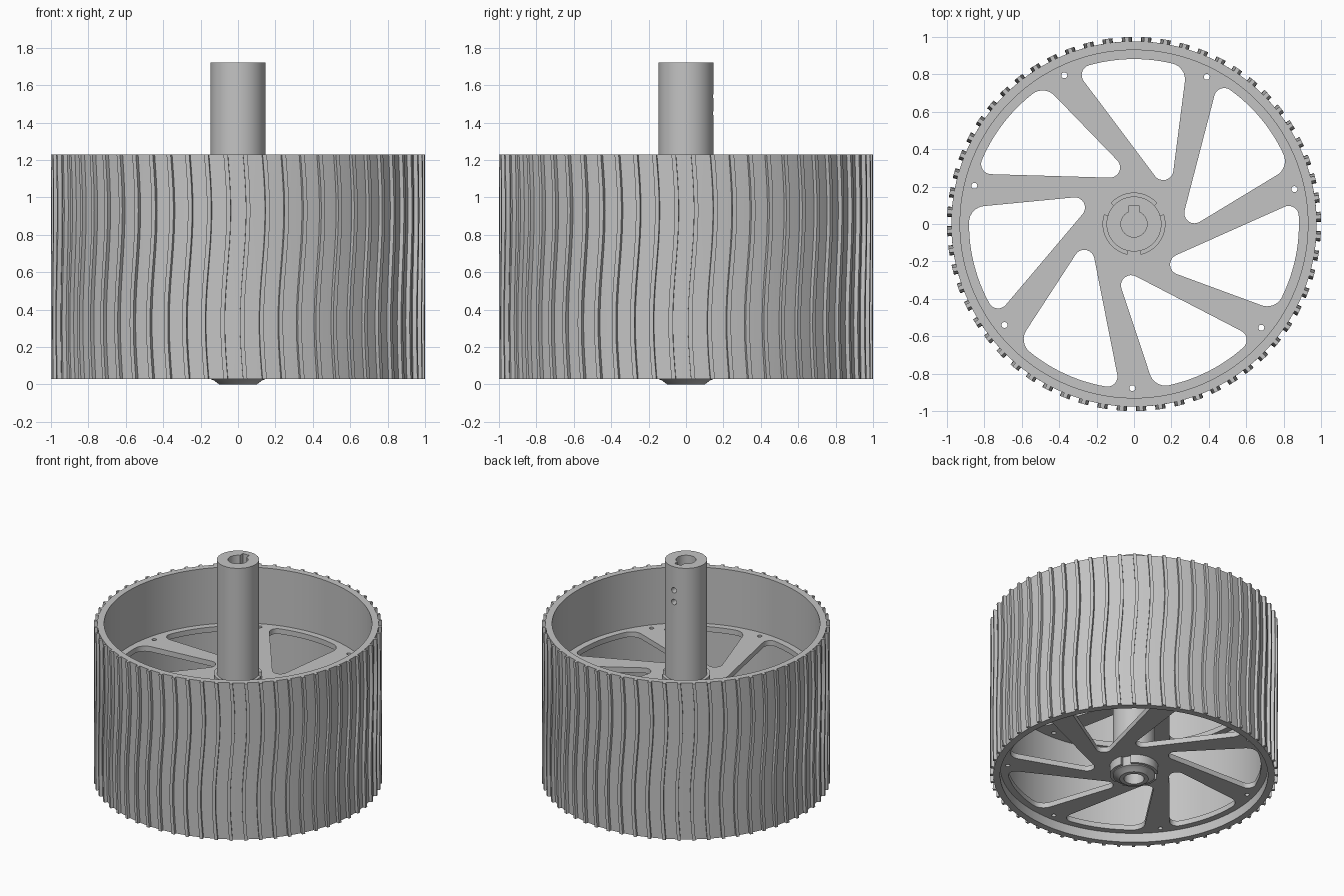
import bpy, bmesh, math
from math import sin, cos, pi, tau
from mathutils import Vector

cube = bpy.data.objects.get("Cube")
if cube:
    bpy.data.objects.remove(cube)

grey = bpy.data.materials.new("machined_grey")
grey.use_nodes = True
colour = (0.55, 0.55, 0.55, 1)
grey.diffuse_color = colour
grey.node_tree.nodes["Principled BSDF"].inputs["Base Color"].default_value = colour

BASE, TIP, BORE_R = 0.977, 1.0, 0.93     # drum radii
BOTTOM, TOP = 0.03, 1.23                 # drum ends
RIBS, SPOKES = 60, 7


def activate(ob):
    bpy.ops.object.select_all(action='DESELECT')
    ob.select_set(True)
    bpy.context.view_layer.objects.active = ob


def finish(ob):
    ob.data.materials.clear()
    ob.data.materials.append(grey)
    activate(ob)
    bpy.ops.object.shade_smooth_by_angle(angle=math.radians(30))
    return ob


def from_bmesh(name, bm):
    bmesh.ops.remove_doubles(bm, verts=bm.verts, dist=1e-5)
    bmesh.ops.recalc_face_normals(bm, faces=bm.faces)
    mesh = bpy.data.meshes.new(name)
    bm.to_mesh(mesh)
    bm.free()
    ob = bpy.data.objects.new(name, mesh)
    bpy.context.collection.objects.link(ob)
    return ob


def polar(r, a, z=0.0):
    return Vector((r * cos(a), r * sin(a), z))


# Drum: ribbed outline swept upward along a gentle wave
def build_drum():
    bm = bmesh.new()
    half = 0.0115
    step = tau / RIBS
    outline = []
    for i in range(RIBS):
        c = math.radians(92.2) + i * step
        outline += [(BASE, c - half), (TIP, c - half), (TIP, c + half),
                    (BASE, c + half), (BASE, c + step / 2)]
    levels = 28
    rings = []
    for k in range(levels + 1):
        t = k / levels
        z = BOTTOM + (TOP - BOTTOM) * t
        wave = -0.016 * sin(tau * t)
        rings.append([bm.verts.new(polar(r, a + wave, z)) for r, a in outline])
    inner = [[bm.verts.new(polar(BORE_R, a, z)) for r, a in outline] for z in (TOP, BOTTOM)]
    rings += inner + [rings[0]]
    n = len(outline)
    for low, high in zip(rings, rings[1:]):
        for i in range(n):
            j = (i + 1) % n
            bm.faces.new((low[i], low[j], high[j], high[i]))
    return finish(from_bmesh("ribbed_drum", bm))


# Circular fillet between two edges meeting at a corner
def fillet(a, corner, b, steps=8):
    u, v = (a - corner).normalized(), (b - corner).normalized()
    w = sin(u.angle(v) / 2)
    pts = []
    for i in range(steps + 1):
        t = i / steps
        k = ((1 - t) ** 2, 2 * t * (1 - t) * w, t * t)
        pts.append((a * k[0] + corner * k[1] + b * k[2]) / sum(k))
    return pts


# Slanted rounded window between two spokes
def window_outline():
    rim = 0.882
    tip = Vector((0.193, 0.149, 0))
    left = Vector((-0.313, 0.822, 0)).normalized() * rim
    right = Vector((0.281, 0.834, 0)).normalized() * rim
    la, ra = math.atan2(left.y, left.x), math.atan2(right.y, right.x)
    gap = 0.075

    def toward(p, q, d):
        return p + (q - p).normalized() * d

    a0, a1 = la - gap / rim, ra + gap / rim
    pts = fillet(toward(tip, right, 0.134), tip, toward(tip, left, 0.134))
    pts += fillet(toward(left, tip, gap), left, polar(rim, a0))
    pts += [polar(rim, a0 + (a1 - a0) * i / 12) for i in range(1, 12)]
    pts += fillet(polar(rim, a1), right, toward(right, tip, gap))
    return pts


def circle(r, n, centre=Vector()):
    return [centre + polar(r, tau * i / n) for i in range(n)]


# Spoked plate: filled flat outline with windows and bolt holes
def build_plate(name, z, thickness=0.04):
    curve = bpy.data.curves.new(name, 'CURVE')
    curve.dimensions = '2D'
    curve.fill_mode = 'BOTH'
    curve.extrude = thickness / 2
    loops = [circle(BORE_R + 0.003, 120), circle(0.13, 48)]
    window = window_outline()
    for i in range(SPOKES):
        a = tau * i / SPOKES
        loops.append([Vector((p.x * cos(a) - p.y * sin(a),
                              p.x * sin(a) + p.y * cos(a), 0)) for p in window])
        loops.append(circle(0.016, 14, polar(0.878, a - math.radians(90.6))))
    for pts in loops:
        s = curve.splines.new('POLY')
        s.points.add(len(pts) - 1)
        for sp, p in zip(s.points, pts):
            sp.co = (p.x, p.y, 0, 1)
        s.use_cyclic_u = True
    ob = bpy.data.objects.new(name, curve)
    bpy.context.collection.objects.link(ob)
    ob.location.z = z
    activate(ob)
    bpy.ops.object.convert(target='MESH')
    ob = bpy.context.view_layer.objects.active
    bm = bmesh.new()
    bm.from_mesh(ob.data)
    bmesh.ops.remove_doubles(bm, verts=bm.verts, dist=1e-5)
    bmesh.ops.recalc_face_normals(bm, faces=bm.faces)
    bm.to_mesh(ob.data)
    bm.free()
    return finish(ob)


# Solid of revolution from a radius/height profile
def lathe(name, profile, n=64):
    bm = bmesh.new()
    rings = [[bm.verts.new(polar(r, tau * i / n, z)) for i in range(n)] for r, z in profile]
    for low, high in zip(rings, rings[1:]):
        for i in range(n):
            j = (i + 1) % n
            bm.faces.new((low[i], low[j], high[j], high[i]))
    bm.faces.new(rings[0])
    bm.faces.new(rings[-1])
    return from_bmesh(name, bm)


def cut(ob, cutter):
    cutter.hide_render = True
    mod = ob.modifiers.new("cut", 'BOOLEAN')
    mod.operation = 'DIFFERENCE'
    mod.solver = 'EXACT'
    mod.object = cutter
    activate(ob)
    bpy.ops.object.modifier_apply(modifier=mod.name)
    bpy.data.objects.remove(cutter)


# Shaft with keyed bore, lower bore and two set screw holes
def build_shaft():
    shaft = lathe("shaft", [(0.1, 0), (0.13, 0.022), (0.147, 0.028), (0.147, 1.72)])
    cut(shaft, lathe("bore_cutter", [(0.07, 0.7), (0.07, 1.8)], 40))
    cut(shaft, lathe("lower_bore_cutter", [(0.07, -0.1), (0.07, 0.5)], 40))
    bpy.ops.mesh.primitive_cube_add(size=1, location=(0, 0.05, 1.25))
    key = bpy.context.object
    key.scale = (0.056, 0.1, 1.1)
    cut(shaft, key)
    for z in (1.45, 1.54):
        bpy.ops.mesh.primitive_cylinder_add(vertices=20, radius=0.021, depth=0.16,
                                            location=(0, 0.13, z), rotation=(pi / 2, 0, 0))
        cut(shaft, bpy.context.object)
    return finish(shaft)


# Notched collar: three curved blocks around the shaft
def build_collar(name, z0, z1):
    bm = bmesh.new()
    n, span = 16, math.radians(96)
    for k in range(3):
        start = pi / 2 + k * tau / 3 - span / 2
        rows = []
        for i in range(n + 1):
            a = start + span * i / n
            rows.append([bm.verts.new(polar(r, a, z)) for r, z in
                         ((0.14, z0), (0.168, z0), (0.168, z1), (0.14, z1))])
        for p, q in zip(rows, rows[1:]):
            for i in range(4):
                j = (i + 1) % 4
                bm.faces.new((p[i], p[j], q[j], q[i]))
        bm.faces.new(rows[0])
        bm.faces.new(rows[-1])
    return finish(from_bmesh(name, bm))


build_drum()
build_plate("upper_spoked_plate", 0.78)
build_plate("lower_spoked_plate", 0.12)
build_shaft()
build_collar("upper_collar", 0.79, 0.85)
build_collar("lower_collar", 0.035, 0.11)
